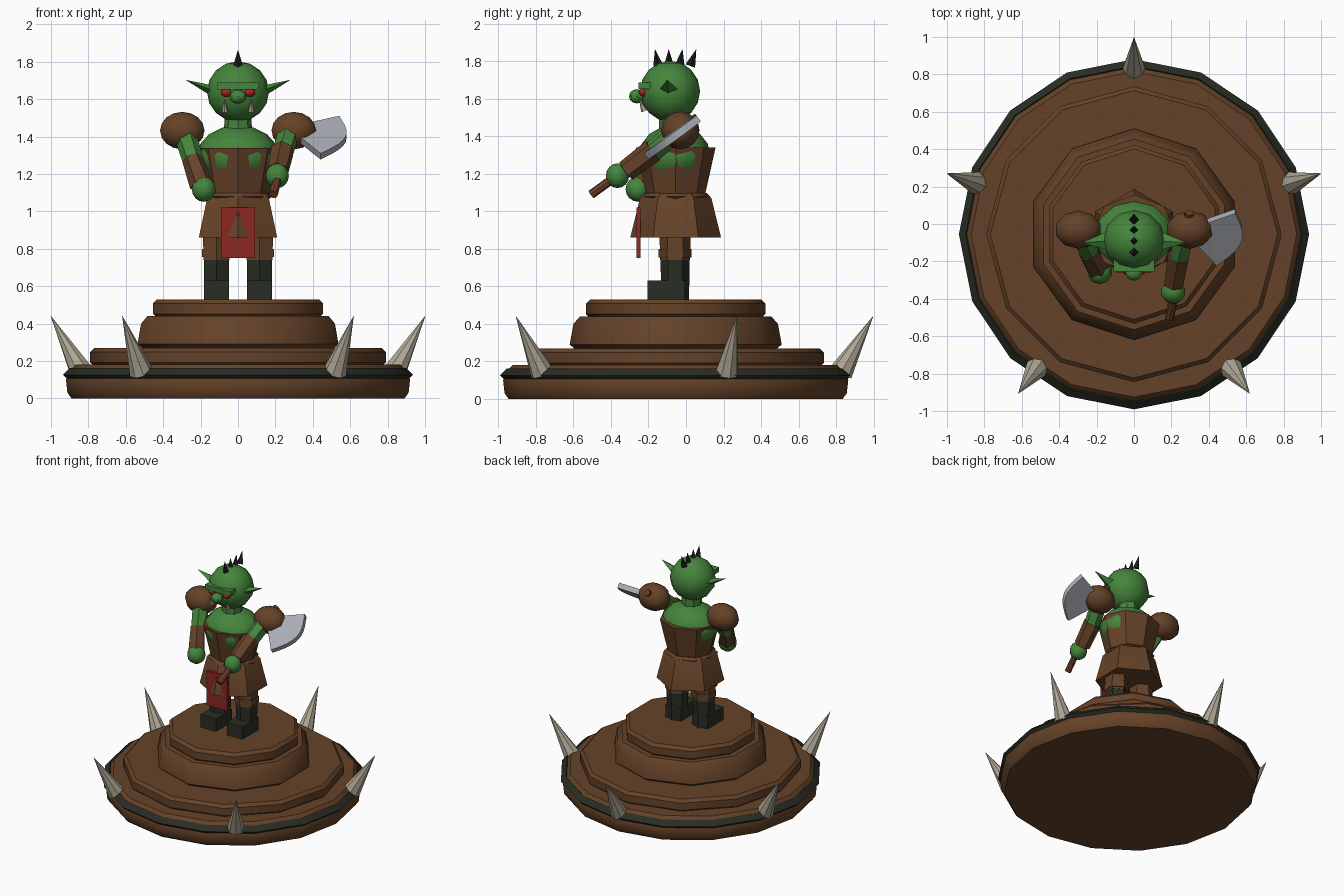
import bpy, math
from math import sin, cos, pi
from mathutils import Vector, Matrix

old = bpy.data.objects.get("Cube")
if old:
    bpy.data.objects.remove(old)

CY = -0.055  # centre line of the plinth and figure
parts = []


def material(name, rgb):
    m = bpy.data.materials.new(name)
    m.use_nodes = True
    m.diffuse_color = (*rgb, 1)
    bsdf = m.node_tree.nodes["Principled BSDF"]
    bsdf.inputs["Base Color"].default_value = (*rgb, 1)
    bsdf.inputs["Roughness"].default_value = 0.8
    return m


leather = material("brown leather", (.13, .055, .021))
wood = material("reddish wood", (.16, .05, .025))
skin = material("green skin", (.06, .235, .045))
dark = material("dark boot", (.022, .026, .017))
hair = material("black hair", (.012, .011, .012))
cloth = material("red cloth", (.26, .02, .016))
eye_red = material("red eye", (.42, .02, .02))
bone = material("bone", (.43, .39, .3))
steel = material("steel", (.4, .42, .46))


def build(name, verts, faces, mat):
    me = bpy.data.meshes.new(name)
    me.from_pydata(verts, [], faces)
    me.materials.append(mat)
    ob = bpy.data.objects.new(name, me)
    bpy.context.collection.objects.link(ob)
    parts.append(ob)
    return ob


def lathe(name, profile, sides, mat, loc=(0, CY, 0), sy=1):
    """Turned solid from (radius, height) pairs, one corner facing the front."""
    verts, faces = [], []
    for r, z in profile:
        for i in range(sides):
            a = 2 * pi * i / sides - pi / 2
            verts.append((r * cos(a), r * sin(a) * sy, z))
    for k in range(len(profile) - 1):
        for i in range(sides):
            j = (i + 1) % sides
            b = k * sides
            faces.append((b + i, b + j, b + sides + j, b + sides + i))
    faces.append(tuple(reversed(range(sides))))
    top = (len(profile) - 1) * sides
    faces.append(tuple(range(top, top + sides)))
    ob = build(name, verts, faces, mat)
    ob.location = loc
    return ob


def limb(name, p, q, r1, r2, sides, mat, flat=1):
    """Tapered rod from p to q."""
    p, q = Vector(p), Vector(q)
    ob = lathe(name, [(r1, 0), (r2, (q - p).length)], sides, mat, p, flat)
    ob.rotation_mode = 'QUATERNION'
    ob.rotation_quaternion = (q - p).to_track_quat('Z', 'Y')
    return ob


def ball(name, loc, size, mat, seg=10, rings=8):
    bpy.ops.mesh.primitive_uv_sphere_add(segments=seg, ring_count=rings, radius=1, location=loc)
    ob = bpy.context.object
    ob.name = name
    ob.scale = size
    ob.data.materials.append(mat)
    parts.append(ob)
    return ob


def box(name, loc, size, mat):
    bpy.ops.mesh.primitive_cube_add(size=1, location=loc)
    ob = bpy.context.object
    ob.name = name
    ob.scale = size
    ob.data.materials.append(mat)
    parts.append(ob)
    return ob


def tier(name, r, z0, z1, sides, b=.022):
    lathe(name, [(r - b, z0), (r, z0 + b), (r, z1 - b), (r - b, z1)], sides, leather)


# Stepped plinth
lathe("plinth_base", [(.89, 0), (.912, .03), (.92, .1), (.895, .155), (.87, .18)], 16, leather)
tier("plinth_lower_step", .79, .17, .27, 12)
lathe("plinth_middle_step", [(.53, .26), (.565, .29), (.545, .4), (.51, .44)], 10, leather)
tier("plinth_top_step", .478, .43, .53, 10)

# Dark band around the plinth
bpy.ops.mesh.primitive_torus_add(major_segments=16, minor_segments=4, major_radius=.9,
                                 minor_radius=.036, location=(0, CY, .126))
band = bpy.context.object
band.name = "plinth_band"
band.data.materials.append(dark)
parts.append(band)

# Bone spikes around the band
for i in range(5):
    a = pi / 2 + i * 2 * pi / 5
    limb(f"plinth_spike_{i + 1}", (.88 * cos(a), CY + .88 * sin(a), .14),
         (1.052 * cos(a), CY + 1.052 * sin(a), .44), .064, .001, 8, bone)

# Legs, boots, pads, ears and face details on both sides
for s, side in ((1, "left"), (-1, "right")):
    x = s * .115
    lathe(side + "_leg", [(.08, .74), (.085, .95)], 6, leather, (x, -.058, 0))
    lathe(side + "_boot_cuff", [(.088, .755), (.088, .8)], 6, leather, (x, -.058, 0))
    lathe(side + "_boot", [(.074, .53), (.078, .757)], 6, dark, (x, -.058, 0))
    box(side + "_foot", (x, -.105, .58), (.134, .2, .1), dark)
    ball(side + "_shoulder_pad", (s * .298, -.03, 1.432), (.125, .102, .1), leather)
    limb(side + "_ear", (s * .135, -.09, 1.645), (s * .278, -.1, 1.702), .052, .001, 4, skin, .55)
    ball(side + "_eye", (s * .062, -.225, 1.636), (.03, .028, .024), eye_red, 8, 6)
    limb(side + "_tusk", (s * .07, -.222, 1.535), (s * .073, -.25, 1.6), .018, .001, 6, bone)

# Torso and clothing
lathe("skirt", [(.242, .86), (.19, 1.072), (.165, 1.095)], 6, leather)
lathe("belt", [(.165, 1.065), (.182, 1.08), (.165, 1.098)], 8, leather)
lathe("tunic", [(.16, 1.06), (.226, 1.34)], 8, leather, sy=.94)
ball("upper_body", (0, -.06, 1.3), (.218, .19, .16), skin, 12, 8)
lathe("neck", [(.075, 1.4), (.072, 1.53)], 8, skin, (0, -.07, 0))
box("loincloth", (0, -.253, .885), (.18, .02, .27), cloth)

# Head
ball("head", (0, -.085, 1.64), (.166, .16, .162), skin, 12, 8)
box("brow", (0, -.218, 1.67), (.22, .07, .036), skin)
ball("nose", (0, -.262, 1.613), (.046, .042, .038), skin, 8, 6)
for i in range(4):
    base_y = -.148 + i * .057
    limb(f"hair_spike_{i + 1}", (0, base_y, 1.775), (0, -.165 + i * .073, 1.862),
         .027, .001, 4, hair)

# Right arm hangs forward
limb("right_upper_arm", (-.285, -.05, 1.42), (-.237, -.155, 1.26), .062, .055, 6, skin)
limb("right_bracer", (-.245, -.15, 1.28), (-.195, -.235, 1.14), .055, .064, 6, leather)
ball("right_hand", (-.183, -.255, 1.118), (.067, .067, .067), skin)

# Left arm grips the axe
limb("left_upper_arm", (.275, -.05, 1.43), (.235, -.2, 1.3), .06, .055, 6, skin)
limb("left_bracer", (.237, -.175, 1.325), (.213, -.32, 1.215), .064, .058, 6, leather)
ball("left_hand", (.21, -.365, 1.19), (.065, .062, .066), skin)
limb("axe_handle", (.19, -.505, 1.09), (.296, .06, 1.5), .024, .024, 8, wood)

# Axe blade: fan outline in the plane of the handle, given thickness
along = Vector((.14, .8, .58)).normalized()
out = Vector((1, -.09, -.1))
out = (out - along * out.dot(along)).normalized()
normal = along.cross(out)
head_at = Vector((.27, -.04, 1.425))
outline = [(-.045, 0), (-.06, .07), (-.19, .2)]
for k in range(1, 10):
    t = k / 10
    outline.append((-.19 + .35 * t, .2 + .05 * t + .085 * sin(pi * t)))
outline += [(.165, .25), (.06, .07), (.045, 0)]
n = len(outline)
verts = [head_at + along * u + out * v + normal * h for h in (-.02, .02) for u, v in outline]
faces = [tuple(reversed(range(n))), tuple(range(n, 2 * n))]
faces += [(i, (i + 1) % n, n + (i + 1) % n, n + i) for i in range(n)]
blade = build("axe_blade", verts, faces, steel)

# Smooth rounded parts, keep hard edges
bpy.ops.object.select_all(action='DESELECT')
for ob in parts:
    ob.select_set(True)
bpy.context.view_layer.objects.active = parts[0]
bpy.ops.object.shade_smooth_by_angle(angle=math.radians(40))
